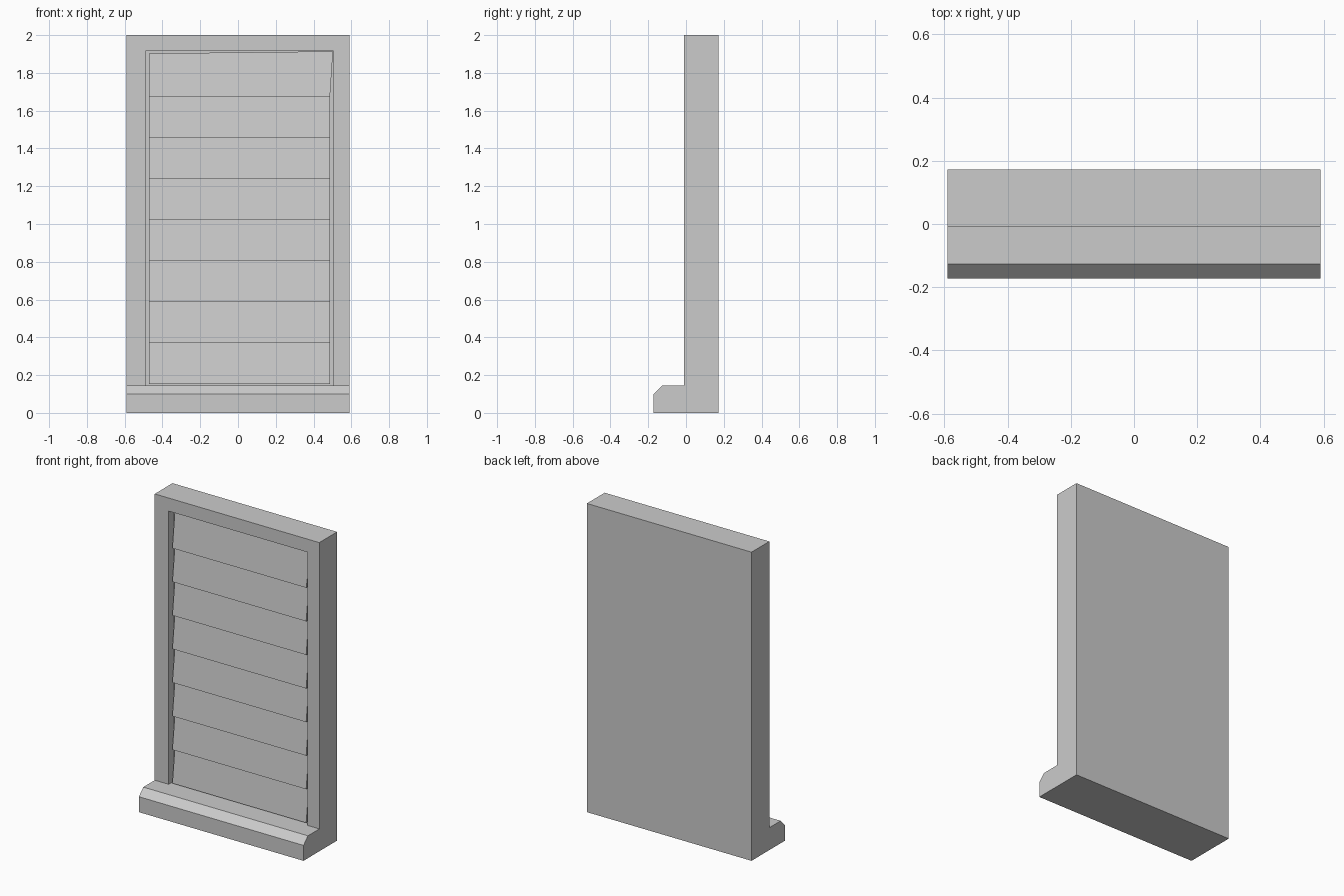
import bpy, bmesh

if "Cube" in bpy.data.objects:
    bpy.data.objects.remove(bpy.data.objects["Cube"])

W = 0.59                              # half width
FRONT, BACK, RECESS = -0.01, 0.172, 0.045
SILL_Z, TOP = 0.145, 2.0
L, R, HEAD = -0.49, 0.505, 1.915      # opening in the wall


def make_object(name, faces):
    """Build a welded flat-shaded mesh from polygons given as point lists."""
    bm = bmesh.new()
    for pts in faces:
        bm.faces.new([bm.verts.new(p) for p in pts])
    bmesh.ops.remove_doubles(bm, verts=bm.verts, dist=1e-5)
    bmesh.ops.recalc_face_normals(bm, faces=bm.faces)
    mesh = bpy.data.meshes.new(name)
    bm.to_mesh(mesh)
    bm.free()
    obj = bpy.data.objects.new(name, mesh)
    bpy.context.collection.objects.link(obj)
    return obj


# Window surround: side profile (y, z) with chamfered sill, swept across x
profile = [(FRONT, SILL_Z), (FRONT, TOP), (BACK, TOP), (BACK, 0),
           (-0.172, 0), (-0.172, 0.1), (-0.127, SILL_Z)]
faces = [[(x, y, z) for y, z in profile] for x in (-W, W)]
for (y0, z0), (y1, z1) in list(zip(profile, profile[1:]))[1:]:
    faces.append([(-W, y0, z0), (W, y0, z0), (W, y1, z1), (-W, y1, z1)])

# Front face of the frame and the recess behind it
opening = [(L, SILL_Z), (L, HEAD), (R, HEAD), (R, SILL_Z)]
outer = [(W, SILL_Z), (W, TOP), (-W, TOP), (-W, SILL_Z)]
faces.append([(x, FRONT, z) for x, z in opening + outer])
for (x0, z0), (x1, z1) in zip(opening, opening[1:]):
    faces.append([(x0, FRONT, z0), (x1, FRONT, z1),
                  (x1, RECESS, z1), (x0, RECESS, z0)])
faces.append([(x, RECESS, z) for x, z in opening])

# Sill top running into the recess
sill_top = [(-W, -0.127), (W, -0.127), (W, FRONT), (R, FRONT),
            (R, RECESS), (L, RECESS), (L, FRONT), (-W, FRONT)]
faces.append([(x, y, SILL_Z) for x, y in sill_top])
make_object("window_frame", faces)


# Sloping shutter slats, each leaning out at the bottom
def slat(name, z0, left_top, right_top):
    base = [(-0.472, z0), (0.487, z0), right_top, left_top]
    depth = [0.002, 0.002, 0.028, 0.028]
    front = [(x, y, z) for (x, z), y in zip(base, depth)]
    rear = [(x, RECESS - 0.001, z) for x, z in base]
    sides = [[front[i], front[(i + 1) % 4], rear[(i + 1) % 4], rear[i]]
             for i in range(4)]
    make_object(name, [front, rear] + sides)


COUNT, Z0, STEP = 8, 0.152, 0.2176
for i in range(COUNT):
    z = Z0 + i * STEP
    if i < COUNT - 1:
        slat(f"slat_{i + 1}", z, (-0.472, z + STEP), (0.487, z + STEP))
    else:   # top slat is skewed into the upper right corner
        slat("slat_top", z, (-0.472, 1.903), (0.503, 1.914))
